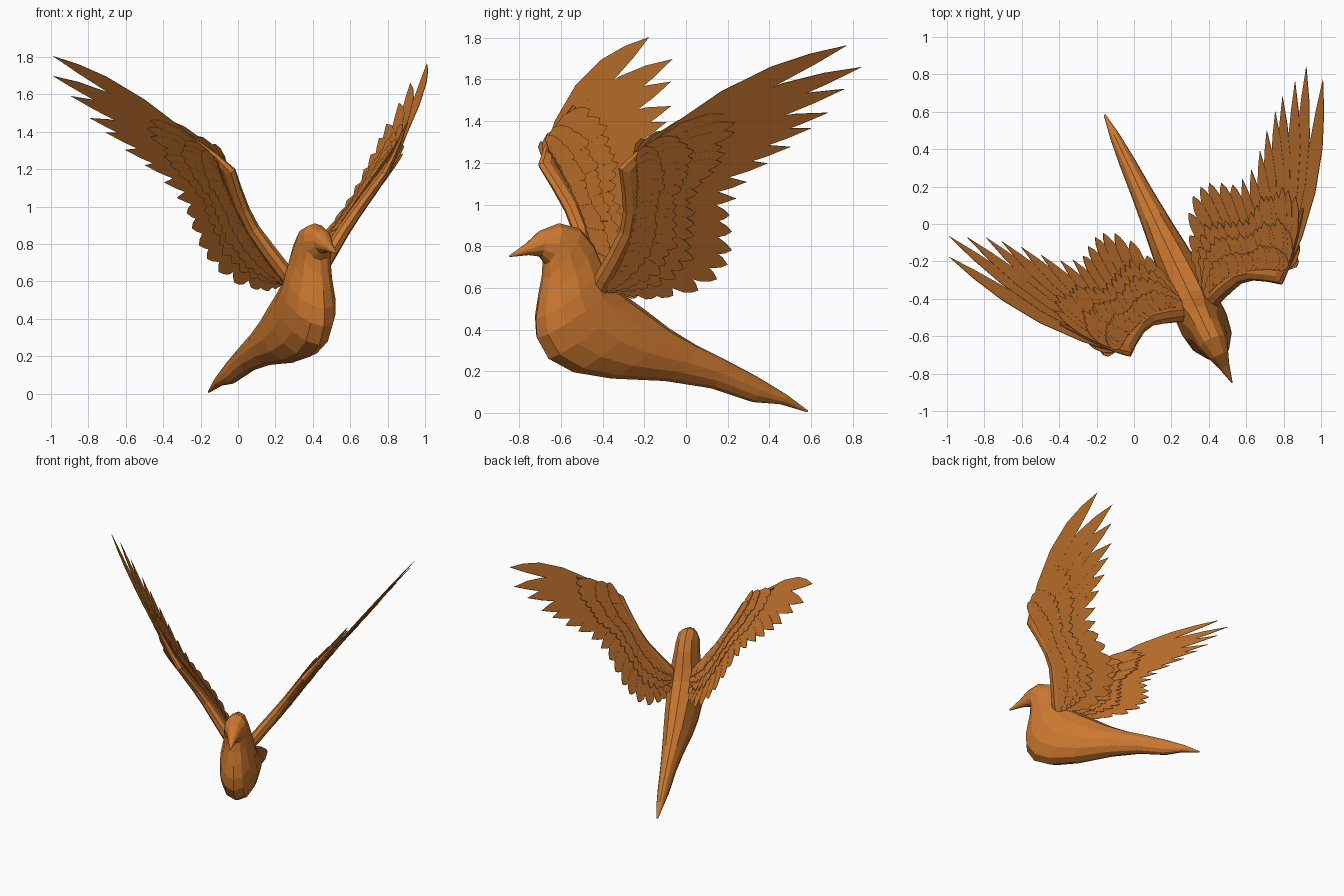
import bpy, bmesh, math, random
from mathutils import Vector, Matrix

if "Cube" in bpy.data.objects:
    bpy.data.objects.remove(bpy.data.objects["Cube"])

random.seed(4)
mat = bpy.data.materials.new("burnt orange")
mat.diffuse_color = (0.60, 0.19, 0.03, 1)
mat.use_nodes = True
mat.node_tree.nodes["Principled BSDF"].inputs["Base Color"].default_value = mat.diffuse_color


def make_object(name, bm):
    bmesh.ops.recalc_face_normals(bm, faces=bm.faces)
    me = bpy.data.meshes.new(name)
    bm.to_mesh(me)
    bm.free()
    me.materials.append(mat)
    ob = bpy.data.objects.new(name, me)
    bpy.context.collection.objects.link(ob)
    return ob


def loft(bm, rings):
    rings = [[bm.verts.new(p) for p in r] for r in rings]
    for a, b in zip(rings, rings[1:]):
        for i in range(len(a)):
            j = (i + 1) % len(a)
            bm.faces.new((a[i], a[j], b[j], b[i]))
    bm.faces.new(rings[0])
    bm.faces.new(rings[-1])


# Body: sections between a back point and a belly point on the turned axis
SIDE = Vector((0.903, 0.43, 0))


def axis(y, z):
    return Vector((0.52 - 0.4755 * (y + 0.84), y, z))


sections = [  # back y, z, belly y, z, half width
    (-0.85, 0.755, -0.845, 0.748, 0.004),
    (-0.765, 0.815, -0.755, 0.757, 0.030),
    (-0.70, 0.875, -0.70, 0.75, 0.055),
    (-0.61, 0.91, -0.675, 0.715, 0.082),
    (-0.51, 0.885, -0.685, 0.64, 0.090),
    (-0.445, 0.81, -0.705, 0.55, 0.100),
    (-0.40, 0.70, -0.72, 0.45, 0.122),
    (-0.36, 0.62, -0.715, 0.36, 0.132),
    (-0.28, 0.555, -0.66, 0.26, 0.130),
    (-0.19, 0.49, -0.54, 0.195, 0.122),
    (-0.08, 0.405, -0.36, 0.165, 0.106),
    (0.05, 0.325, -0.10, 0.153, 0.080),
    (0.18, 0.26, 0.12, 0.118, 0.060),
    (0.34, 0.175, 0.32, 0.052, 0.044),
    (0.48, 0.09, 0.45, 0.042, 0.028),
    (0.585, 0.012, 0.58, 0.004, 0.006),
]
rings = []
for ty, tz, by, bz, w in sections:
    top, bot = axis(ty, tz), axis(by, bz)
    mid, half = (top + bot) / 2, (top - bot) / 2
    rings.append([mid + half * math.cos(a) + SIDE * w * math.sin(a)
                  for a in (i * math.tau / 12 for i in range(12))])
bm = bmesh.new()
loft(bm, rings)
make_object("body", bm)

# Wing plane: side-view y, z positions give x
NORMAL = Vector((-0.333, -0.064, 0.236)).normalized()


def wing_point(y, z, off=0.0):
    x = 0.4 + 0.709 * (z - 0.6) - 0.192 * (y + 0.42)
    return Vector((x, y, z)) + NORMAL * off


def along(path, t):
    f = t * (len(path) - 1)
    i = min(int(f), len(path) - 2)
    return path[i].lerp(path[i + 1], f - i)


LONG = [(0, .4), (.2, .85), (.45, 1), (.68, .9), (.85, .55), (1, 0)]
SHORT = [(0, .5), (.3, .9), (.6, 1), (.85, .8), (.94, .45), (1, 0)]


def feather(bm, base, tip, width, bow, off, profile):
    d = tip - base
    perp = Vector((-d.y, d.x)).normalized()
    prev = None
    for u, w in profile:
        c = base + d * u + perp * bow * math.sin(math.pi * u)
        if w == 0:
            bm.faces.new((prev[0], prev[1], bm.verts.new(wing_point(*c, off))))
            break
        row = [bm.verts.new(wing_point(*(c + perp * s * w * width), off)) for s in (1, -1)]
        if prev:
            bm.faces.new((prev[0], prev[1], row[1], row[0]))
        prev = row


tips = [Vector(p) for p in [
    (.77, 1.77), (.84, 1.665), (.76, 1.56), (.68, 1.445), (.60, 1.37), (.50, 1.28),
    (.39, 1.20), (.29, 1.11), (.24, 1.03), (.21, .95), (.22, .87), (.22, .78),
    (.20, .71), (.15, .64), (.06, .585), (-.06, .56), (-.14, .555), (-.21, .575), (-.28, .60)]]
bases = [Vector(p) for p in [
    (-.24, 1.21), (-.235, 1.12), (-.24, 1.03), (-.25, .93), (-.28, .82), (-.33, .71), (-.38, .63)]]

# Flight feathers, fanned from the arm
bm = bmesh.new()
n = len(tips)
for i, tip in enumerate(tips):
    t = i / (n - 1)
    prof = LONG if i < 9 else SHORT
    width = 0.05 if i < 9 else 0.052
    feather(bm, along(bases, t), tip, width, 0.05 * (1 - t), 0.0012 * (i - n / 2), prof)
flight = make_object("flight_feathers_right", bm)

# Covert rows layered on both faces of the wing
bm = bmesh.new()
for count, reach0, reach1, off in ((22, .40, .62, .016), (22, .22, .44, .024), (20, .10, .24, .032)):
    for side in (1, -1):
        for k in range(count):
            t = k / (count - 1)
            b, tp = along(bases, t), along(tips, t)
            r = (reach0 + (reach1 - reach0) * min(1, t * 1.7)) * random.uniform(.93, 1.07)
            feather(bm, b, b.lerp(tp, r), 0.034, 0.03 * (1 - t),
                    side * (off + 0.0006 * (k % 3)), SHORT)
coverts = make_object("covert_feathers_right", bm)

for ob in (flight, coverts):
    m = ob.modifiers.new("thickness", 'SOLIDIFY')
    m.thickness = 0.003
    m.offset = 0

# Arm: flattened tapering limb along the leading edge
arm_path = [  # y, z, half width in the wing plane, half thickness
    (-.43, .57, .045, .035), (-.395, .645, .048, .042), (-.33, .76, .046, .040),
    (-.275, .87, .045, .036), (-.258, .97, .045, .033), (-.265, 1.08, .045, .030),
    (-.275, 1.17, .052, .026), (-.215, 1.235, .035, .018), (-.08, 1.34, .022, .010),
    (.08, 1.445, .008, .004)]
rings = []
for i, (y, z, w, th) in enumerate(arm_path):
    a, b = arm_path[max(i - 1, 0)], arm_path[min(i + 1, len(arm_path) - 1)]
    d = (wing_point(b[0], b[1]) - wing_point(a[0], a[1])).normalized()
    across = d.cross(NORMAL).normalized()
    rings.append([wing_point(y, z) + across * w * math.cos(q) + NORMAL * th * math.sin(q)
                  for q in (j * math.tau / 8 for j in range(8))])
bm = bmesh.new()
loft(bm, rings)
arm = make_object("wing_arm_right", bm)

# Opposite wing: reflect through the bird's slightly leaning middle plane
pn = Vector((.903, .429, -.018)).normalized()
shift = Matrix.Translation(pn * 0.106)
mirror = shift @ Matrix.Scale(-1, 4, pn) @ shift.inverted()
for ob in (flight, coverts, arm):
    cp = ob.copy()
    cp.data = ob.data.copy()
    cp.name = ob.name.replace("right", "left")
    cp.data.transform(mirror)
    cp.data.flip_normals()
    bpy.context.collection.objects.link(cp)
